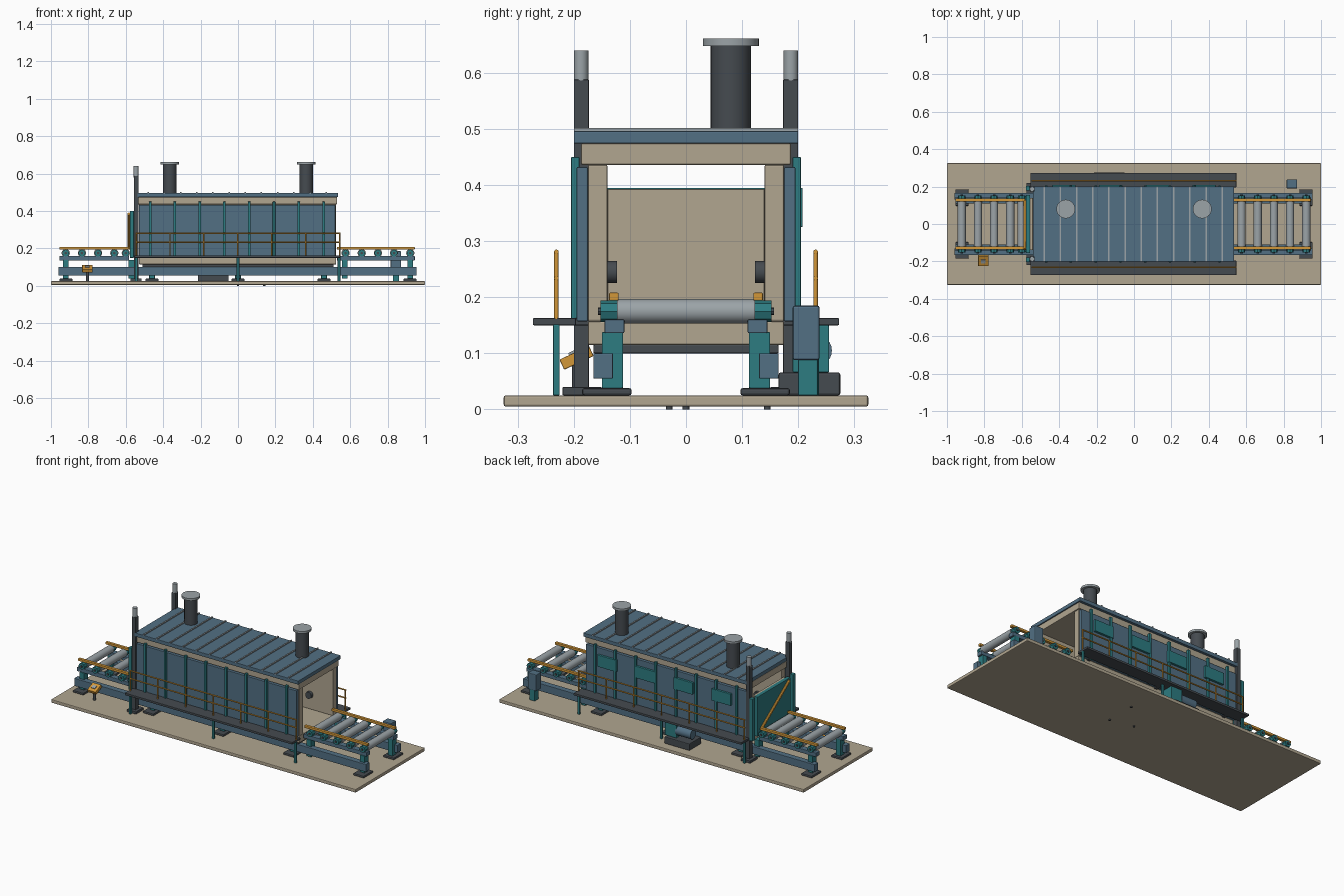
import bpy, bmesh, math
from mathutils import Matrix, Vector

if "Cube" in bpy.data.objects:
    bpy.data.objects.remove(bpy.data.objects["Cube"])


def material(name, rgb):
    m = bpy.data.materials.new(name)
    m.diffuse_color = (*rgb, 1)
    m.use_nodes = True
    m.node_tree.nodes["Principled BSDF"].inputs["Base Color"].default_value = m.diffuse_color
    return m


TAN = material("firebrick_tan", (0.44, 0.38, 0.28))
BLUE = material("steel_blue", (0.085, 0.16, 0.23))
TEAL = material("frame_teal", (0.026, 0.2, 0.22))
DARK = material("dark_steel", (0.06, 0.07, 0.08))
GREY = material("bright_steel", (0.33, 0.37, 0.39))
AMBER = material("safety_amber", (0.65, 0.31, 0.04))


def finish(name, bm, mat):
    me = bpy.data.meshes.new(name)
    bm.to_mesh(me)
    bm.free()
    me.materials.append(mat)
    ob = bpy.data.objects.new(name, me)
    bpy.context.collection.objects.link(ob)
    return ob


def boxes(name, mat, specs, bevel=0.002):
    """Each spec is x0, x1, y0, y1, z0, z1."""
    bm = bmesh.new()
    for x0, x1, y0, y1, z0, z1 in specs:
        m = (Matrix.Translation(((x0 + x1) / 2, (y0 + y1) / 2, (z0 + z1) / 2))
             @ Matrix.Diagonal((x1 - x0, y1 - y0, z1 - z0, 1)))
        bmesh.ops.create_cube(bm, size=1, matrix=m)
    ob = finish(name, bm, mat)
    if bevel:
        b = ob.modifiers.new("soft_edges", "BEVEL")
        b.width, b.segments = bevel, 2
    return ob


def rods(name, mat, specs, sides=24):
    """Each spec is start point, end point, radius."""
    bm = bmesh.new()
    for a, b, r in specs:
        a, b = Vector(a), Vector(b)
        rot = (b - a).to_track_quat("Z", "Y").to_matrix().to_4x4()
        bmesh.ops.create_cone(bm, cap_ends=True, segments=sides, radius1=r, radius2=r,
                              depth=(b - a).length, matrix=Matrix.Translation((a + b) / 2) @ rot)
    if sides > 8:
        for f in bm.faces:
            f.smooth = len(f.verts) == 4
        for e in bm.edges:
            e.smooth = all(f.smooth for f in e.link_faces)
    return finish(name, bm, mat)


def both(specs):
    """Mirror box specs across y = 0."""
    return [s for x0, x1, y0, y1, z0, z1 in specs
            for s in ((x0, x1, y0, y1, z0, z1), (x0, x1, -y1, -y0, z0, z1))]


def at(xs, w, *rest):
    return [(x - w / 2, x + w / 2, *rest) for x in xs]


# Floor slab with drain plugs underneath
boxes("floor_slab", TAN, [(-1, 1, -0.325, 0.325, 0.005, 0.025)], 0.004)
rods("drain_plugs", DARK, [((x, y, 0), (x, y, 0.01), 0.006)
                           for x, y in ((0, 0), (0.14, 0.145), (0.14, -0.03))], 12)

# Furnace lining: floor, side walls and roof
boxes("hearth_lining", TAN, [(-0.53, 0.525, -0.175, 0.175, 0.115, 0.157)], 0.003)
boxes("side_lining", TAN, both([(-0.53, 0.525, 0.14, 0.175, 0.157, 0.436)]), 0.003)
boxes("roof_lining", TAN, [(-0.54, 0.53, -0.187, 0.187, 0.436, 0.474)], 0.003)
boxes("hearth_plate", DARK, [(-0.51, 0.51, -0.165, 0.165, 0.1, 0.115)])

# Steel shell and roof
boxes("side_panels", BLUE, both([(-0.53, 0.52, 0.175, 0.195, 0.157, 0.432)]))
boxes("roof_panel", BLUE, [(-0.54, 0.535, -0.2, 0.2, 0.474, 0.496)])
boxes("roof_seams", GREY, at([-0.48 + 0.0865 * i for i in range(12)], 0.008,
                             -0.2, 0.2, 0.494, 0.502), 0)
boxes("wall_ribs", TEAL, both(at([-0.47 + 0.1325 * i for i in range(8)], 0.014,
                                 0.19, 0.205, 0.15, 0.45)))
boxes("inspection_doors", TEAL, at([-0.375, -0.125, 0.125, 0.375], 0.125,
                                   0.193, 0.208, 0.325, 0.395))

# Burner nozzles inside the chamber
rods("burner_nozzles", DARK, [((x, s * 0.145, 0.245), (x, s * 0.123, 0.245), 0.02)
                              for x in (-0.375, -0.125, 0.125, 0.375) for s in (1, -1)], 16)

# Chimneys
for label, x in (("left", -0.365), ("right", 0.365)):
    rods(label + "_chimney", DARK, [((x, 0.08, 0.49), (x, 0.08, 0.65), 0.036)], 32)
    rods(label + "_chimney_cap", GREY, [((x, 0.08, 0.648), (x, 0.08, 0.661), 0.05)], 32)

# Entry door with its lift columns
boxes("door_lining", TAN, [(-0.556, -0.541, -0.14, 0.14, 0.16, 0.393)])
boxes("door_panel", TEAL, [(-0.578, -0.556, -0.155, 0.155, 0.16, 0.395)])
rods("door_brace", AMBER, [((-0.584, 0.125, 0.2), (-0.584, -0.135, 0.385), 0.008)], 8)
boxes("lift_columns", DARK, both([(-0.557, -0.532, 0.173, 0.2, 0.025, 0.588)]))
boxes("lift_column_feet", DARK, both([(-0.575, -0.515, 0.15, 0.22, 0.025, 0.04)]))
rods("lift_rods", GREY, [((-0.545, s * 0.187, 0.58), (-0.545, s * 0.187, 0.64), 0.013)
                         for s in (1, -1)])
boxes("door_guides", TEAL, both([(-0.578, -0.557, 0.178, 0.203, 0.15, 0.4)]))

# Supporting base frame
boxes("base_beams", BLUE, both([(-0.96, 0.955, 0.13, 0.165, 0.055, 0.1)]))
leg_x = [-0.92, -0.46, 0, 0.46, 0.92]
boxes("frame_legs", TEAL, both(at([-0.92, 0.92, -0.57, 0.57], 0.03, 0.112, 0.15, 0.038, 0.138)
                               + at([-0.46, 0, 0.46], 0.03, 0.112, 0.15, 0.038, 0.116)))
boxes("leg_feet", DARK, both(at(leg_x, 0.07, 0.097, 0.185, 0.025, 0.038)), 0.004)

# Roller conveyors at both ends
spans = [(-0.955, -0.582), (0.53, 0.945)]
roll_x = [s * (0.575 + 0.0865 * i) for s in (-1, 1) for i in range(5)]
roll_x[0] = -0.6
boxes("conveyor_rails", BLUE, both([(a, b, 0.11, 0.145, 0.136, 0.16) for a, b in spans]))
boxes("conveyor_guides", AMBER, both([(a, b, 0.12, 0.137, 0.194, 0.208) for a, b in spans]))
rods("rollers", GREY, [((x, -0.123, 0.175), (x, 0.123, 0.175), 0.022) for x in roll_x])
rods("roller_bearings", TEAL, [((x, s * 0.121, 0.175), (x, s * 0.152, 0.175), 0.019)
                               for x in roll_x for s in (1, -1)], 8)
rods("roller_shaft_ends", DARK, [((x, -0.157, 0.175), (x, 0.157, 0.175), 0.007)
                                 for x in roll_x], 8)

# Walkways and guard rails along both sides
boxes("walkways", DARK, both([(-0.553, 0.547, 0.196, 0.273, 0.15, 0.163)]))
boxes("walkway_brackets", DARK, both(at([-0.46, 0, 0.46], 0.02, 0.165, 0.2, 0.15, 0.163)))
boxes("walkway_posts", TEAL, both(at([-0.545, 0, 0.54], 0.014, 0.225, 0.237, 0.025, 0.152)))
post_x = [-0.545 + 1.088 * i / 6 for i in range(7)]
rails = [((-0.549, s * 0.231, z), (0.547, s * 0.231, z), 0.004)
         for s in (1, -1) for z in (0.234, 0.281)]
rails += [((x, s * 0.231, 0.16), (x, s * 0.231, 0.282), 0.004)
          for s in (1, -1) for x in post_x]
rods("guard_rails", AMBER, rails, 10)

# Blower set behind the furnace
boxes("blower_base", DARK, [(-0.215, -0.05, 0.165, 0.275, 0.025, 0.066)], 0.004)
boxes("blower_housing", TEAL, [(-0.115, -0.04, 0.19, 0.255, 0.066, 0.15)])
rods("blower_motor", BLUE, [((-0.21, 0.232, 0.105), (-0.11, 0.232, 0.105), 0.028)])

# Control cabinet on a post
boxes("cabinet_post", TEAL, [(0.828, 0.862, 0.2, 0.235, 0.025, 0.1)])
boxes("control_cabinet", BLUE, [(0.816, 0.872, 0.19, 0.238, 0.088, 0.185)], 0.004)

# Tilted operator console
rods("console_stem", DARK, [((-0.805, -0.195, 0.025), (-0.805, -0.195, 0.095), 0.008)], 12)
console = boxes("operator_console", AMBER, [(-0.028, 0.028, -0.029, 0.029, -0.01, 0.01)])
console.location = (-0.805, -0.195, 0.092)
console.rotation_euler = (math.radians(25), 0, 0)
screen = boxes("console_screen", GREY, [(-0.012, 0.012, -0.01, 0.01, 0.009, 0.014)], 0)
screen.location, screen.rotation_euler = console.location, console.rotation_euler
